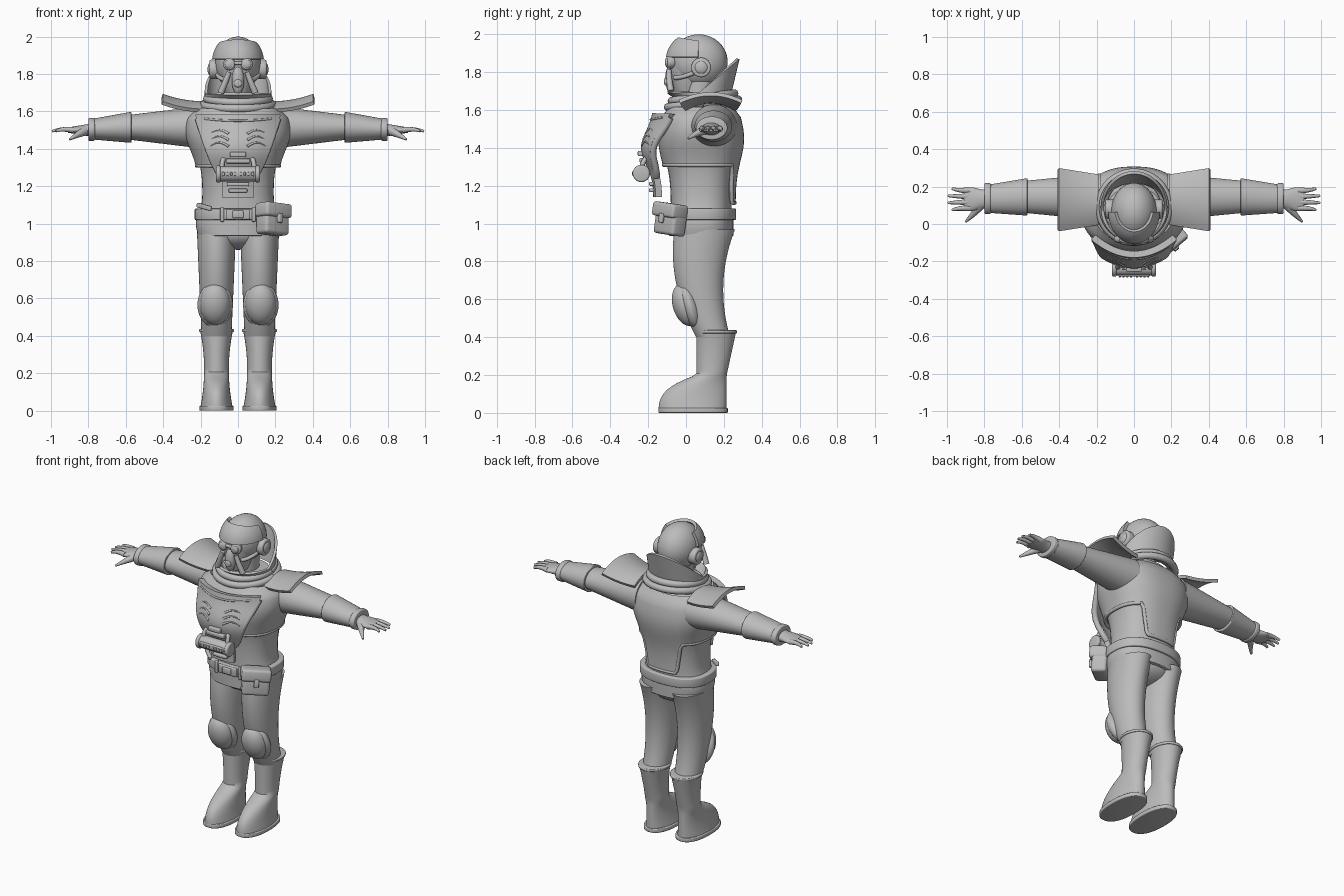
import bpy, bmesh
from math import sin, cos, pi, exp
from mathutils import Vector, Matrix, Euler

cube = bpy.data.objects.get("Cube")
if cube:
    bpy.data.objects.remove(cube)

GREY = (.5, .5, .5, 1)
grey = bpy.data.materials.new("plain_grey")
grey.use_nodes = True
grey.diffuse_color = GREY
grey.node_tree.nodes["Principled BSDF"].inputs["Base Color"].default_value = GREY
parts = []
SIDEWAYS, FORWARD = (0, pi / 2, 0), (pi / 2, 0, 0)


def finish(name, bm, mirror=False, solid=0, bevel=0):
    """Turn a bmesh into a named part with its modifiers."""
    bmesh.ops.recalc_face_normals(bm, faces=bm.faces)
    mesh = bpy.data.meshes.new(name)
    bm.to_mesh(mesh)
    bm.free()
    mesh.materials.append(grey)
    part = bpy.data.objects.new(name, mesh)
    bpy.context.collection.objects.link(part)
    if solid:
        shell = part.modifiers.new("Thickness", "SOLIDIFY")
        shell.thickness, shell.offset = solid, 0
    if bevel:
        edge = part.modifiers.new("Rounding", "BEVEL")
        edge.width, edge.segments = bevel, 3
    if mirror:
        part.modifiers.new("Mirror", "MIRROR").use_mirror_merge = False
    parts.append(part)


def skin(name, rows, closed=True, caps=True, **options):
    """Join rows of points into one surface."""
    bm = bmesh.new()
    grid = [[bm.verts.new(point) for point in row] for row in rows]
    count = len(grid[0])
    for low, high in zip(grid, grid[1:]):
        for i in range(count if closed else count - 1):
            j = (i + 1) % count
            bm.faces.new((low[i], low[j], high[j], high[i]))
    if closed and caps:
        bm.faces.new(grid[0])
        bm.faces.new(grid[-1])
    finish(name, bm, **options)


def mix(a, b, t):
    return a + (b - a) * t


def bell(x, peak, spread):
    return exp(-((x - peak) / spread) ** 2)


def oval(angle, power=2):
    """Point on a unit superellipse."""
    return [abs(c) ** (2 / power) * (1 if c > 0 else -1) for c in (cos(angle), sin(angle))]


def loft(name, section, start, end, steps=24, along_x=False, power=2, sides=48, **options):
    """section(t) gives centre u, centre v, radius u, radius v."""
    rows = []
    for k in range(steps + 1):
        t = mix(start, end, k / steps)
        cu, cv, ru, rv = section(t)
        ring = [oval(2 * pi * i / sides, power) for i in range(sides)]
        ring = [(cu + ru * u, cv + rv * v) for u, v in ring]
        rows.append([(t, u, v) if along_x else (u, v, t) for u, v in ring])
    skin(name, rows, **options)


def sheet(name, surface, across, up, closed=False, **options):
    last = across if closed else across - 1
    rows = [[surface(i / last, j / (up - 1)) for i in range(across)] for j in range(up)]
    skin(name, rows, closed, False, **options)


def tube(name, path, radius, tip=None, sides=10, **options):
    """Round tube along a path, optionally tapering to a tip."""
    path = [Vector(p) for p in path]
    last = len(path) - 1
    rows = []
    for i, point in enumerate(path):
        turn = (path[min(i + 1, last)] - path[max(i - 1, 0)]).to_track_quat("Z", "Y")
        r = mix(radius, radius if tip is None else tip, i / last)
        ring = [oval(2 * pi * k / sides) for k in range(sides)]
        rows.append([point + turn @ Vector((u * r, v * r, 0)) for u, v in ring])
    skin(name, rows, **options)


def arc(a, b, c, steps=10):
    """Quadratic curve from a to c, pulled towards b."""
    a, b, c = Vector(a), Vector(b), Vector(c)
    return [a.lerp(b, t).lerp(b.lerp(c, t), t) for t in (k / steps for k in range(steps + 1))]


def place(loc, rot, size):
    return Matrix.LocRotScale(Vector(loc), Euler(rot), Vector(size))


def box(name, loc, size, rot=(0, 0, 0), bevel=.006, **options):
    bm = bmesh.new()
    bmesh.ops.create_cube(bm, size=1, matrix=place(loc, rot, size))
    finish(name, bm, bevel=bevel, **options)


def ball(name, loc, size, rot=(0, 0, 0), **options):
    bm = bmesh.new()
    bmesh.ops.create_uvsphere(bm, u_segments=40, v_segments=24, radius=1, matrix=place(loc, rot, size))
    finish(name, bm, **options)


def disc(name, loc, radius, depth, rot, **options):
    bm = bmesh.new()
    bmesh.ops.create_cone(bm, cap_ends=True, segments=32, radius1=radius, radius2=radius,
                          depth=depth, matrix=place(loc, rot, (1, 1, 1)))
    finish(name, bm, bevel=.01, **options)


# Torso, then the vest, belt and skirt that follow its shape
def body(z, gap=0):
    shoulder = 1 - 3 * max(z - 1.56, 0)
    width = .19 + .07 * bell(z, 1.5, .15) + .025 * bell(z, 1, .08)
    depth = .16 + .045 * bell(z, 1.45, .16)
    return 0, .08, width * shoulder + gap, depth * shoulder + gap


def on_body(angle, z, gap):
    x, y, width, depth = body(z, gap)
    u, v = oval(angle, 2.4)
    return x + width * u, y + depth * v, z


def hem(angle):
    """The vest reaches the belt only in a strip down the back."""
    strip = min(max((.6 - abs(cos(angle))) * 5, 0), 1) if sin(angle) > 0 else 0
    return 1.31 - .2 * strip * strip * (3 - 2 * strip)


turns = [2 * pi * i / 96 for i in range(97)]
loft("torso", body, .94, 1.67, power=2.4)
sheet("vest", lambda u, v: on_body(2 * pi * u, mix(hem(2 * pi * u), 1.61, v), .012), 96, 20, closed=True, solid=.02)
tube("vest_piping", [on_body(a, hem(a), .016) for a in turns], .011)
loft("jacket_skirt", lambda z: body(z, .01), .935, 1.04, power=2.4, bevel=.006)
loft("belt", lambda z: body(1.05, .025), 1.02, 1.08, steps=1, power=2.4, bevel=.006)
box("belt_buckle", (0, -.105, 1.05), (.13, .02, .055))
box("buckle_plate", (0, -.115, 1.05), (.06, .02, .04))
box("belt_loops", (.085, -.1, 1.05), (.02, .02, .08), mirror=True)
box("belt_tab", (-.18, -.05, 1.09), (.1, .02, .025), (0, .2, -.7))

# Hip pouch
tilt = (-.1, .1, .7)
box("pouch", (.185, -.08, 1.02), (.165, .095, .16), tilt, .018)
box("pouch_flap", (.19, -.085, 1.07), (.178, .108, .075), tilt, .015)
box("pouch_clasp", (.225, -.13, 1.03), (.03, .02, .05), tilt)


# Breastplate narrowing to a lower tab
def plate_point(x, z, out=0):
    return x, 1.9 * x * x - .155 - .065 * bell(z, 1.4, .12) - out, z


def plate_width(z):
    return .08 + .135 * (max(z - 1.25, 0) / .32) ** .7


def breastplate(u, v):
    z = mix(1.14, 1.58, v)
    return plate_point((2 * u - 1) * plate_width(z), z)


sheet("breastplate", breastplate, 32, 32, solid=.035)
rim = [mix(1.25, 1.56, k / 20) for k in range(21)]
tube("plate_rims", [plate_point(plate_width(z), z) for z in rim], .018, mirror=True)
tube("plate_seam", [plate_point(x, 1.55 + x * x / 3, .018) for x in (k / 50 for k in range(-9, 10))], .006)
for row in range(3):
    steps = [k / 10 for k in range(11)]
    tube("chest_ribs", [plate_point(.05 + t / 10, 1.48 - row / 30 + .02 * sin(pi * t), .018) for t in steps],
         .007, .003, mirror=True)

# Chest breathing apparatus
CAN = Vector((0, -.236, 1.265))
disc("canister", CAN, .04, .22, SIDEWAYS)
disc("canister_ends", CAN + Vector((.105, 0, 0)), .046, .025, SIDEWAYS, mirror=True)
box("canister_panel", CAN + Vector((0, -.036, 0)), (.17, .018, .034))
for k in range(4):
    box("panel_studs", CAN + Vector((.016 + k / 50, -.045, 0)), (.011, .01, .02), bevel=.003, mirror=True)
box("chest_vent", (0, -.235, 1.37), (.085, .04, .028))
box("chest_vent_base", (0, -.228, 1.335), (.13, .035, .025))
tube("canister_hoses", arc((.07, -.2, 1.35), (.09, -.23, 1.34), (.085, -.235, 1.28)), .013, mirror=True)
for k in range(2):
    box("tab_bars", (0, -.18, 1.21 - k / 30), (.12 - k / 50, .03, .02))


# Shoulder plates, arched front to back
def shoulder_plate(u, v):
    side = 2 * v - 1
    return mix(.19, .405, u), .13 + mix(.13, .165, u) * side, 1.645 + .04 * (u * u - side * side)


sheet("shoulder_plates", shoulder_plate, 12, 20, solid=.02, mirror=True)

# Arms, gauntlets and hands
ARM_Y, ARM_Z = .145, 1.515


def taper(start, end, first, last, drop=0):
    """Arm section shrinking from the first to the last (depth, height)."""
    def section(x):
        t = (x - start) / (end - start)
        return ARM_Y - drop * t, ARM_Z - drop * t, mix(first[0], last[0], t), mix(first[1], last[1], t)
    return section


def arm_part(name, start, end, first, last, drop=.01, **options):
    loft(name, taper(start, end, first, last, drop), start, end, along_x=True, mirror=True, **options)


arm_part("upper_arms", .18, .59, (.125, .115), (.085, .065), 0)
arm_part("gauntlets", .57, .78, (.1, .083), (.075, .055), bevel=.005)
loft("cuffs", lambda x: (.136, 1.504, .083, .062), .765, .8, steps=1, along_x=True, mirror=True, bevel=.008)
loft("palms", lambda x: (.133, 1.5, .05 + .013 * bell(x, .87, .04), mix(.036, .014, (x - .78) / .13)),
     .78, .91, along_x=True, mirror=True)
for k in range(4):
    spread = k - 1.5
    y = .132 + spread / 32
    tip = .997 - .011 * spread * spread
    tube("fingers", arc((.88, y, 1.5), (.94, y, 1.51), (tip, y + spread / 150, 1.494)), .017, .007, mirror=True)
tube("thumbs", arc((.82, .1, 1.495), (.86, .05, 1.475), (.9, .012, 1.45)), .025, .006, mirror=True)

# Legs, knee pads and boots
LEG_X = .115


def leg(z):
    t = (z - .4) / .57
    return LEG_X, .07 + .6 * (z - .75) ** 2, mix(.08, .105, t), mix(.09, .16, t)


def boot(z):
    toe = max(1 - (z / .2) ** 3, 0)
    flare = max(z - .2, 0) / .23
    front, back = .055 - .2 * toe, .215 + .05 * flare
    return LEG_X, (front + back) / 2, .066 + .5 * (z - .22) ** 2, (back - front) / 2


loft("legs", leg, .4, .97, mirror=True)
ball("pelvis", (0, .09, .95), (.19, .14, .09))
ball("knee_pads", (.122, 0, .57), (.082, .07, .115), (.3, 0, 0), mirror=True)
ball("knee_pad_rims", (.122, .02, .565), (.095, .05, .125), (.3, 0, 0), mirror=True)
loft("boots", boot, .02, .43, mirror=True)
loft("soles", lambda z: (LEG_X, .038, .092, .183), 0, .026, steps=1, power=2.3, mirror=True, bevel=.005)
loft("boot_tops", lambda z: (LEG_X, .158, .093, .111), .42, .437, steps=1, mirror=True, bevel=.005)


# Collar rings and raised back collar
def collar(u, v):
    angle = 2 * pi * u
    rise = max(sin(angle) + .1, 0)
    return .17 * cos(angle), .09 + (.135 + .05 * v) * sin(angle), 1.66 + v * (.035 + .16 * rise)


sheet("raised_collar", collar, 64, 10, closed=True, solid=.016)
for radius, z in ((.185, 1.635), (.165, 1.668)):
    tube("collar_rings", [(radius * cos(a), .09 + radius * sin(a), z + .02 * sin(a)) for a in turns], .022)
loft("neck", lambda z: (0, .07, .085, .09), 1.62, 1.76)


# Helmet, brow guard and ear cups
def brow(u, v):
    around = pi + pi * u
    lift = .12 + v * (.62 + .16 * sin(pi * u))
    return .13 * cos(around) * cos(lift), .065 + .163 * sin(around) * cos(lift), 1.862 + .147 * sin(lift)


ball("helmet", (0, .067, 1.855), (.122, .153, .145))
sheet("brow_guard", brow, 40, 12, solid=.018)
disc("ear_cups", (.125, .08, 1.825), .052, .055, SIDEWAYS, mirror=True)
ball("ear_domes", (.145, .08, 1.825), (.018, .036, .036), mirror=True)

# Breathing mask
loft("mask", lambda z: (0, .01, .095 - (1.87 - z) ** 2, .1 - (1.87 - z) ** 2), 1.685, 1.87)
disc("goggle_frames", (.046, -.083, 1.852), .032, .04, (pi / 2, 0, .3), mirror=True)
ball("goggle_lenses", (.047, -.1, 1.852), (.024, .012, .024), mirror=True)
box("goggle_bridge", (0, -.09, 1.858), (.06, .025, .018))
ball("snout", (0, -.08, 1.765), (.033, .03, .075))
disc("filter", (0, -.1, 1.75), .022, .03, FORWARD)
tube("mask_tubes", arc((.048, -.09, 1.81), (.066, -.09, 1.76), (.092, -.08, 1.7)), .014, .018, mirror=True)
tube("cheek_straps", arc((.06, -.06, 1.77), (.1, -.02, 1.77), (.112, .05, 1.8)), .012, mirror=True)

# Apply modifiers and shade
bpy.ops.object.select_all(action="DESELECT")
for part in parts:
    part.select_set(True)
bpy.context.view_layer.objects.active = parts[0]
bpy.ops.object.convert(target="MESH")
bpy.ops.object.shade_smooth_by_angle(angle=.7)
